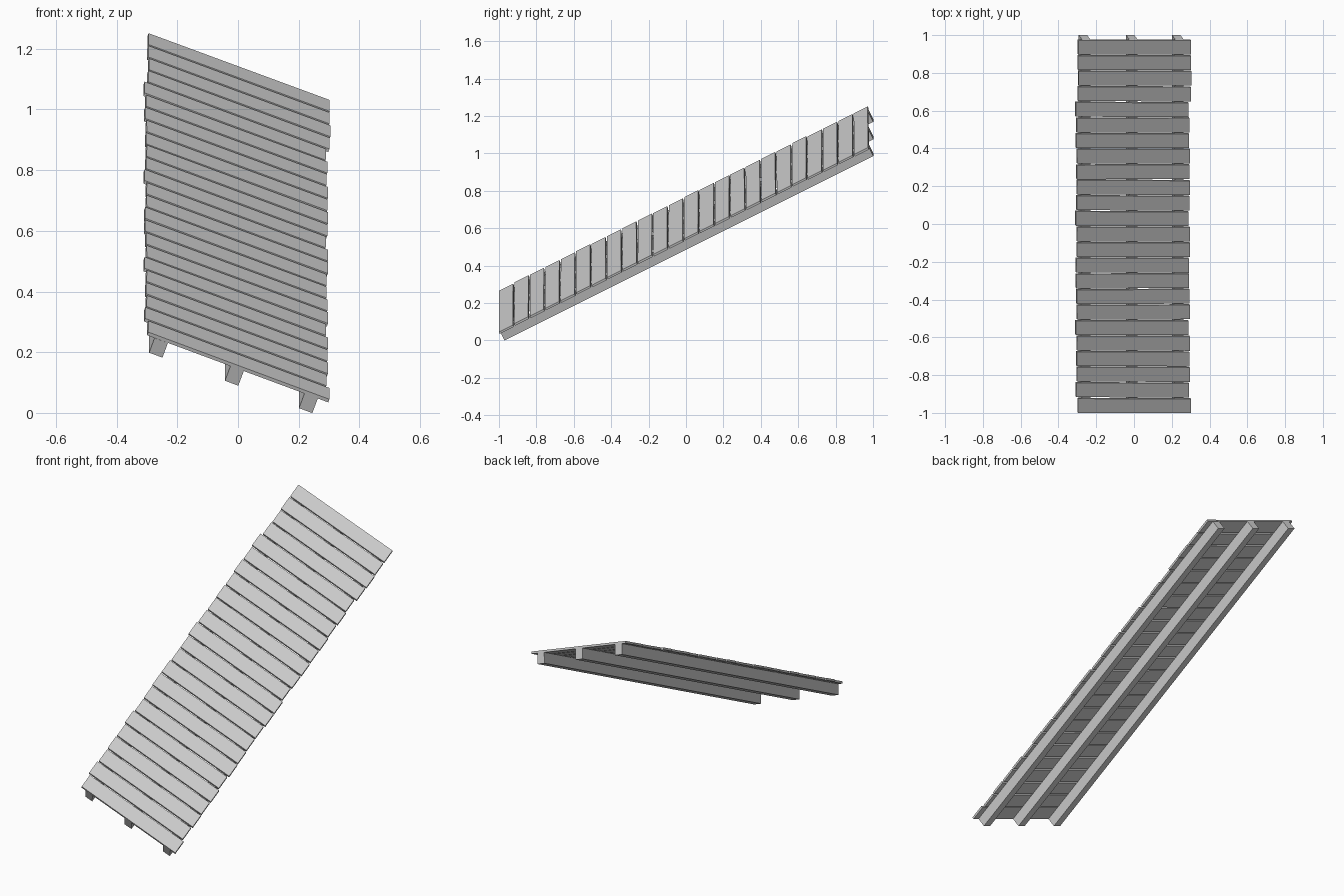
import bpy, bmesh, random
from mathutils import Matrix, Vector

if "Cube" in bpy.data.objects:
    bpy.data.objects.remove(bpy.data.objects["Cube"])

random.seed(4)

# Tilted (slightly skewed) ramp frame: across, along, and surface normal
across = Vector((1, 0, -0.37))
along = Vector((0, 1, 0.5))
normal = across.cross(along).normalized()
frame = Matrix((across, along, normal)).transposed().to_4x4()
frame = Matrix.Translation((0, 0, 0.6425)) @ frame


def box(name, centre, size, twist=0.0):
    """Box given in ramp coordinates, baked into the tilted frame."""
    bm = bmesh.new()
    bmesh.ops.create_cube(bm, size=1)
    local = (Matrix.Translation(centre) @ Matrix.Rotation(twist, 4, 'Z')
             @ Matrix.Diagonal((*size, 1)))
    bm.transform(frame @ local)
    bmesh.ops.recalc_face_normals(bm, faces=bm.faces)
    mesh = bpy.data.meshes.new(name)
    bm.to_mesh(mesh)
    bm.free()
    ob = bpy.data.objects.new(name, mesh)
    bpy.context.collection.objects.link(ob)
    return ob


# Three long joists under the deck
START, END = -0.995, 0.977
DEPTH = 0.057
for i, x in enumerate((-0.253, -0.003, 0.241)):
    box(f"joist_{i + 1}", (x, (START + END) / 2, -DEPTH / 2),
        (0.044, END - START, DEPTH))

# Cross planks, each shifted sideways by a few thousandths
COUNT, GAP, THICK = 24, 0.008, 0.012
shifts = (2, -8, -3, -5, -3, -10, -3, -5, -8, -8, -3, -3,
          -10, -5, -3, -5, -3, -8, -5, -10, 2, 5, 2, 3)
width = (END - START - GAP * (COUNT - 1)) / COUNT
for i, s in enumerate(shifts):
    y = START + width / 2 + i * (width + GAP)
    box(f"plank_{i + 1:02d}", (s / 1000 - 0.003, y, THICK / 2),
        (0.597, width, THICK), random.uniform(-0.004, 0.004))
